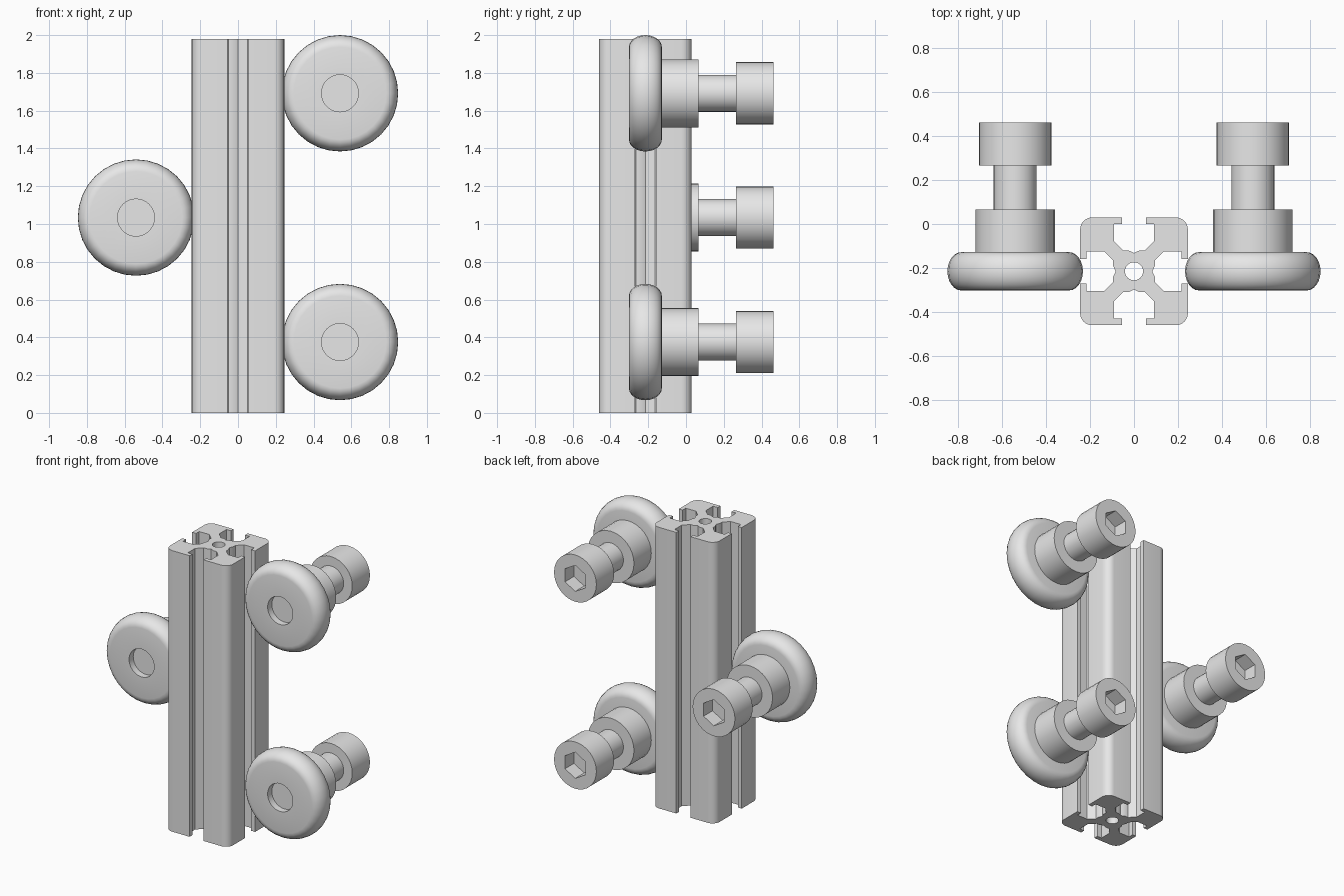
import bpy, bmesh
from math import pi, sin, cos
from mathutils import Matrix, Vector

if "Cube" in bpy.data.objects:
    bpy.data.objects.remove(bpy.data.objects["Cube"])

grey = bpy.data.materials.new("light_grey")
grey.use_nodes = True
grey.diffuse_color = (0.8, 0.8, 0.8, 1)
grey.node_tree.nodes["Principled BSDF"].inputs["Base Color"].default_value = (0.8, 0.8, 0.8, 1)

SIDES = 32


def finish(name, bm, location):
    """Clean the mesh, add it to the scene and shade it."""
    bmesh.ops.remove_doubles(bm, verts=bm.verts, dist=0.0005)
    bmesh.ops.recalc_face_normals(bm, faces=bm.faces)
    mesh = bpy.data.meshes.new(name)
    bm.to_mesh(mesh)
    bm.free()
    mesh.materials.append(grey)
    obj = bpy.data.objects.new(name, mesh)
    obj.location = location
    bpy.context.collection.objects.link(obj)
    bpy.ops.object.select_all(action='DESELECT')
    obj.select_set(True)
    bpy.context.view_layer.objects.active = obj
    bpy.ops.object.shade_smooth_by_angle(angle=0.6)
    return obj


def lathe(name, profile, location):
    """Revolve (radius, y) points about the y axis."""
    bm = bmesh.new()
    verts = [bm.verts.new((r, y, 0)) for r, y in profile]
    edges = [bm.edges.new(pair) for pair in zip(verts, verts[1:])]
    bmesh.ops.spin(bm, geom=verts + edges, cent=(0, 0, 0), axis=(0, 1, 0),
                   angle=2 * pi, steps=SIDES)
    return finish(name, bm, location)


def extrude_outlines(name, outlines, depth, location, turn=Matrix()):
    """Extrude closed outlines along z; inner ones become holes."""
    curve = bpy.data.curves.new(name + "_outline", 'CURVE')
    curve.dimensions = '2D'
    curve.fill_mode = 'BOTH'
    curve.extrude = depth / 2
    for outline in outlines:
        spline = curve.splines.new('POLY')
        spline.points.add(len(outline) - 1)
        for point, (x, y) in zip(spline.points, outline):
            point.co = (x, y, 0, 1)
        spline.use_cyclic_u = True
    temp = bpy.data.objects.new(name + "_outline", curve)
    bpy.context.collection.objects.link(temp)
    bpy.context.view_layer.update()
    filled = temp.evaluated_get(bpy.context.evaluated_depsgraph_get())
    bm = bmesh.new()
    bm.from_mesh(filled.to_mesh())
    filled.to_mesh_clear()
    bpy.data.objects.remove(temp)
    bpy.data.curves.remove(curve)
    bm.transform(turn)
    return finish(name, bm, location)


def ring(radius, count, start=0.0):
    return [(radius * cos(start + 2 * pi * i / count),
             radius * sin(start + 2 * pi * i / count)) for i in range(count)]


# Slotted rail: one slot and one rounded corner, repeated on four sides
HALF, FILLET, LENGTH, RAIL_Y = 0.245, 0.055, 1.98, -0.215
half_slot = [(-0.055, HALF), (-0.055, 0.215), (-0.09, 0.215), (-0.09, 0.135),
             (-0.05, 0.095), (-0.025, 0.095)]
side = half_slot + [(0, 0.083)] + [(-x, y) for x, y in reversed(half_slot)]
for i in range(7):
    a = pi / 2 * (1 - i / 6)
    side.append((HALF - FILLET + FILLET * cos(a), HALF - FILLET + FILLET * sin(a)))
section = []
for quarter in range(4):
    turn = Matrix.Rotation(-quarter * pi / 2, 2)
    section += [tuple(turn @ Vector(p)) for p in side]
extrude_outlines("slotted_rail", [section, ring(0.041, 24)], LENGTH,
                 (0, RAIL_Y, LENGTH / 2))

# Roller dimensions
BORE, HUB, HEAD = 0.098, 0.18, 0.165
THICK, RIM, FLAT = 0.087, 0.308, 0.245
HUB_END, HEAD_START, HEAD_END, SOCKET = 0.065, 0.265, 0.462, 0.1
BOLT_TIP = -0.255


def roller(prefix, x, z):
    place = (x, 0, z)
    # Wheel with a rounded rim and an open bore
    rim = [(FLAT + (RIM - FLAT) * sin(pi * i / 12), RAIL_Y - THICK * cos(pi * i / 12))
           for i in range(13)]
    lathe(prefix + "_wheel",
          [(BORE, BOLT_TIP), (BORE, RAIL_Y - THICK)] + rim + [(BORE, RAIL_Y + THICK)], place)
    # Spacer behind the wheel
    lathe(prefix + "_spacer",
          [(BORE, RAIL_Y + THICK), (HUB, RAIL_Y + THICK), (HUB, HUB_END), (BORE, HUB_END)], place)
    # Bolt shank and the solid base of its head
    base = HEAD_END - SOCKET
    lathe(prefix + "_bolt",
          [(0, BOLT_TIP), (BORE, BOLT_TIP), (BORE, HEAD_START), (HEAD, HEAD_START),
           (HEAD, base), (0, base)], place)
    # Bolt head collar around the hexagonal socket
    extrude_outlines(prefix + "_bolt_socket",
                     [ring(HEAD, SIDES), ring(0.092, 6, pi / 2)], SOCKET,
                     (x, HEAD_END - SOCKET / 2, z), Matrix.Rotation(pi / 2, 4, 'X'))


for prefix, x, z in (("upper_left", 0.54, 1.692), ("lower_left", 0.54, 0.375),
                     ("middle_right", -0.54, 1.034)):
    roller(prefix, x, z)
